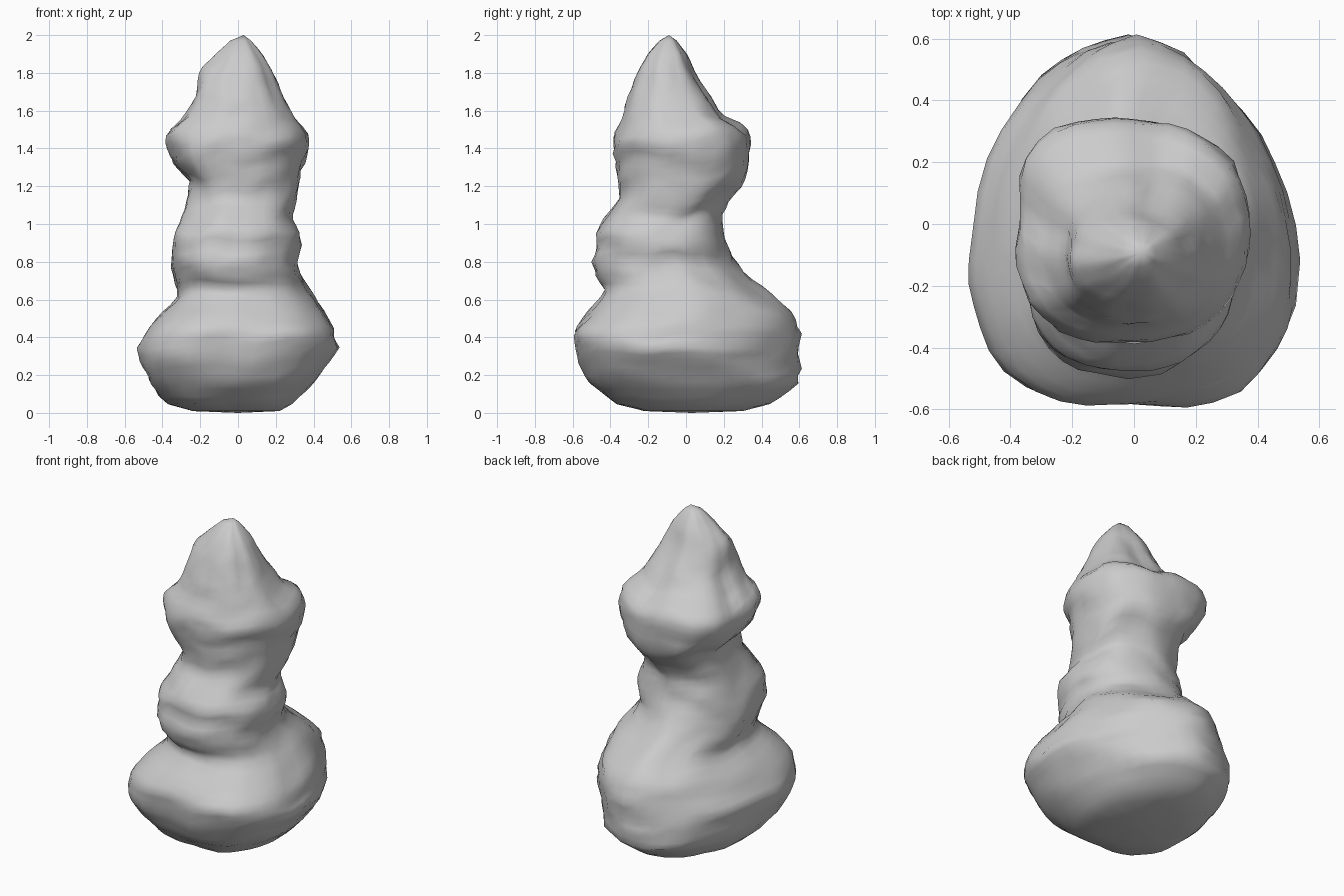
import bpy, bmesh, math
from mathutils import Vector, noise

# silhouette heights: z, left x, right x, front y, back y
SECTIONS = [
    (0.01, -0.24, 0.22, -0.22, 0.30),
    (0.05, -0.38, 0.29, -0.38, 0.45),
    (0.16, -0.47, 0.41, -0.51, 0.60),
    (0.26, -0.51, 0.48, -0.56, 0.60),
    (0.35, -0.53, 0.53, -0.57, 0.60),
    (0.44, -0.49, 0.51, -0.60, 0.60),
    (0.52, -0.42, 0.47, -0.54, 0.58),
    (0.60, -0.33, 0.42, -0.46, 0.48),
    (0.66, -0.32, 0.37, -0.42, 0.40),
    (0.71, -0.34, 0.34, -0.47, 0.33),
    (0.80, -0.35, 0.31, -0.49, 0.25),
    (0.88, -0.35, 0.34, -0.47, 0.22),
    (0.95, -0.33, 0.33, -0.48, 0.20),
    (1.05, -0.29, 0.28, -0.41, 0.18),
    (1.15, -0.26, 0.31, -0.35, 0.23),
    (1.22, -0.25, 0.32, -0.35, 0.30),
    (1.30, -0.33, 0.34, -0.37, 0.33),
    (1.42, -0.38, 0.38, -0.39, 0.34),
    (1.50, -0.38, 0.36, -0.36, 0.32),
    (1.56, -0.29, 0.31, -0.34, 0.20),
    (1.66, -0.23, 0.25, -0.31, 0.14),
    (1.80, -0.20, 0.19, -0.25, 0.04),
    (1.90, -0.11, 0.13, -0.20, 0.00),
    (1.97, -0.04, 0.07, -0.14, -0.05),
]
# corner squareness: z, front left, front right, back left, back right
CORNERS = [
    (0.0, 2.6, 2.6, 2.0, 1.9),
    (0.4, 2.9, 2.75, 1.9, 1.72),
    (0.62, 2.6, 2.5, 1.9, 1.75),
    (0.9, 2.5, 2.1, 2.1, 2.0),
    (1.25, 2.6, 2.1, 2.8, 2.5),
    (1.45, 2.8, 2.1, 3.3, 2.2),
    (1.65, 2.5, 2.1, 2.1, 2.0),
    (2.0, 2.1, 2.1, 2.1, 2.0),
]
SIDES = 40


def blend(table, z):
    for a, b in zip(table, table[1:]):
        if z <= b[0]:
            t = (z - a[0]) / (b[0] - a[0])
            return [p + (q - p) * t for p, q in zip(a[1:], b[1:])]
    return list(table[-1][1:])


def ring(bm, z):
    xl, xr, yf, yb = blend(SECTIONS, z)
    corners = blend(CORNERS, z)
    base = max(0, 1 - abs(z - 0.33) / 0.4)
    cx, cy = (xl + xr) / 2, (yf + yb) / 2 - 0.14 * base
    verts = []
    for i in range(SIDES):
        a = 2 * math.pi * i / SIDES
        c, s = math.cos(a), math.sin(a)
        rx = xr - cx if c > 0 else cx - xl
        ry = yb - cy if s > 0 else cy - yf
        n = corners[(2 if s > 0 else 0) + (1 if c > 0 else 0)]
        k = (abs(c) ** n + abs(s) ** n) ** (-1 / n)
        # flattened lumps and wrinkles in the surface
        w = noise.noise(Vector((c * 1.8, s * 1.8, z * 8)))
        w2 = noise.noise(Vector((c * 4 + 5, s * 4, z * 18)))
        k *= 1 + 0.04 * w + 0.04 * w2 * (1 - 0.5 * base)
        dz = 0.045 * noise.noise(Vector((c * 2, s * 2, z * 3 + 9)))
        dz *= min(1, z * 3, (2 - z) * 4)
        verts.append(bm.verts.new((cx + c * k * rx, cy + s * k * ry,
                                   max(0.005, z + dz))))
    return verts


# stacked rock figure: wide base, torso, head and pointed cap in one skin
bm = bmesh.new()
rings = [ring(bm, 0.01 + 1.96 * i / 52) for i in range(53)]
for lo, hi in zip(rings, rings[1:]):
    for i in range(SIDES):
        j = (i + 1) % SIDES
        bm.faces.new((lo[i], lo[j], hi[j], hi[i]))
bottom, tip = bm.verts.new((0, 0.03, 0)), bm.verts.new((0.03, -0.09, 2))
for i in range(SIDES):
    j = (i + 1) % SIDES
    bm.faces.new((bottom, rings[0][j], rings[0][i]))
    bm.faces.new((tip, rings[-1][i], rings[-1][j]))
bmesh.ops.recalc_face_normals(bm, faces=bm.faces)
mesh = bpy.data.meshes.new("stacked_rock")
bm.to_mesh(mesh)
bm.free()
rock = bpy.data.objects.new("stacked_rock", mesh)
bpy.context.collection.objects.link(rock)
for p in mesh.polygons:
    p.use_smooth = True
